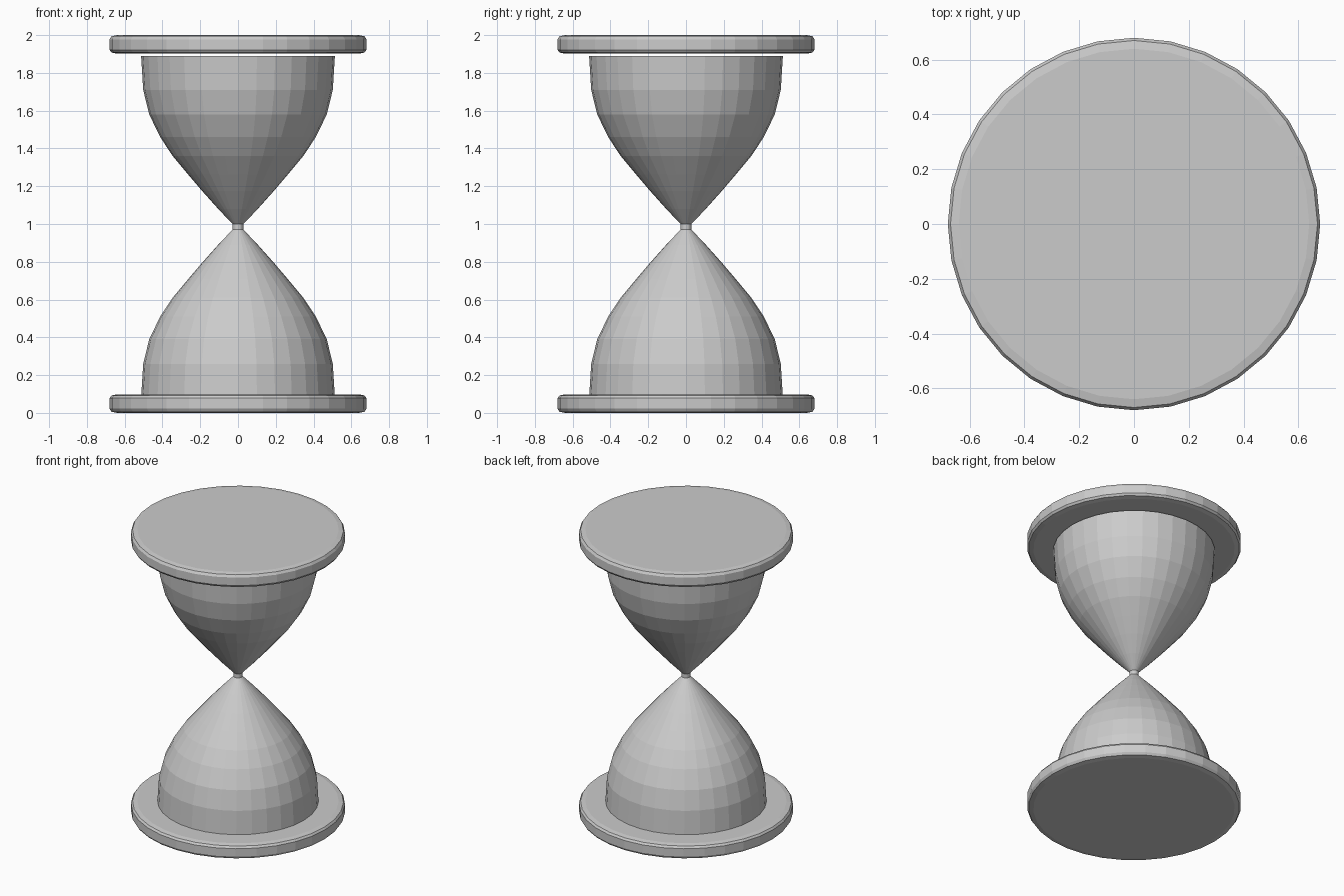
import bpy, bmesh
from math import cos, sin, tau

if "Cube" in bpy.data.objects:
    bpy.data.objects.remove(bpy.data.objects["Cube"])

SIDES = 32


def lathe(name, profile):
    """Spin an (r, z) profile around z, with capped ends and flat faces."""
    bm = bmesh.new()
    rings = [[bm.verts.new((r * cos(tau * i / SIDES), r * sin(tau * i / SIDES), z))
              for i in range(SIDES)] for r, z in profile]
    for a, b in zip(rings, rings[1:]):
        for i in range(SIDES):
            j = (i + 1) % SIDES
            bm.faces.new((a[i], a[j], b[j], b[i]))
    bm.faces.new(rings[0][::-1])
    bm.faces.new(rings[-1])
    bmesh.ops.recalc_face_normals(bm, faces=bm.faces)
    mesh = bpy.data.meshes.new(name)
    bm.to_mesh(mesh)
    bm.free()
    obj = bpy.data.objects.new(name, mesh)
    bpy.context.collection.objects.link(obj)
    return obj


# Round end plates with softened rims
plate = [(0.64, 0.0), (0.67, 0.006), (0.68, 0.022),
         (0.68, 0.078), (0.67, 0.092), (0.64, 0.098)]
lathe("bottom_plate", plate)
lathe("top_plate", [(r, 2.0 - z) for r, z in reversed(plate)])

# Glass: half profile (radius, distance from neck centre), mirrored at the neck
NECK_Z = 0.985
half = [(0.028, 0.014), (0.105, 0.095), (0.19, 0.19), (0.265, 0.278),
        (0.345, 0.374), (0.412, 0.475), (0.47, 0.595), (0.502, 0.725),
        (0.513, 0.905)]
lathe("glass_bulbs", [(r, NECK_Z - d) for r, d in reversed(half)]
      + [(r, NECK_Z + d) for r, d in half])
